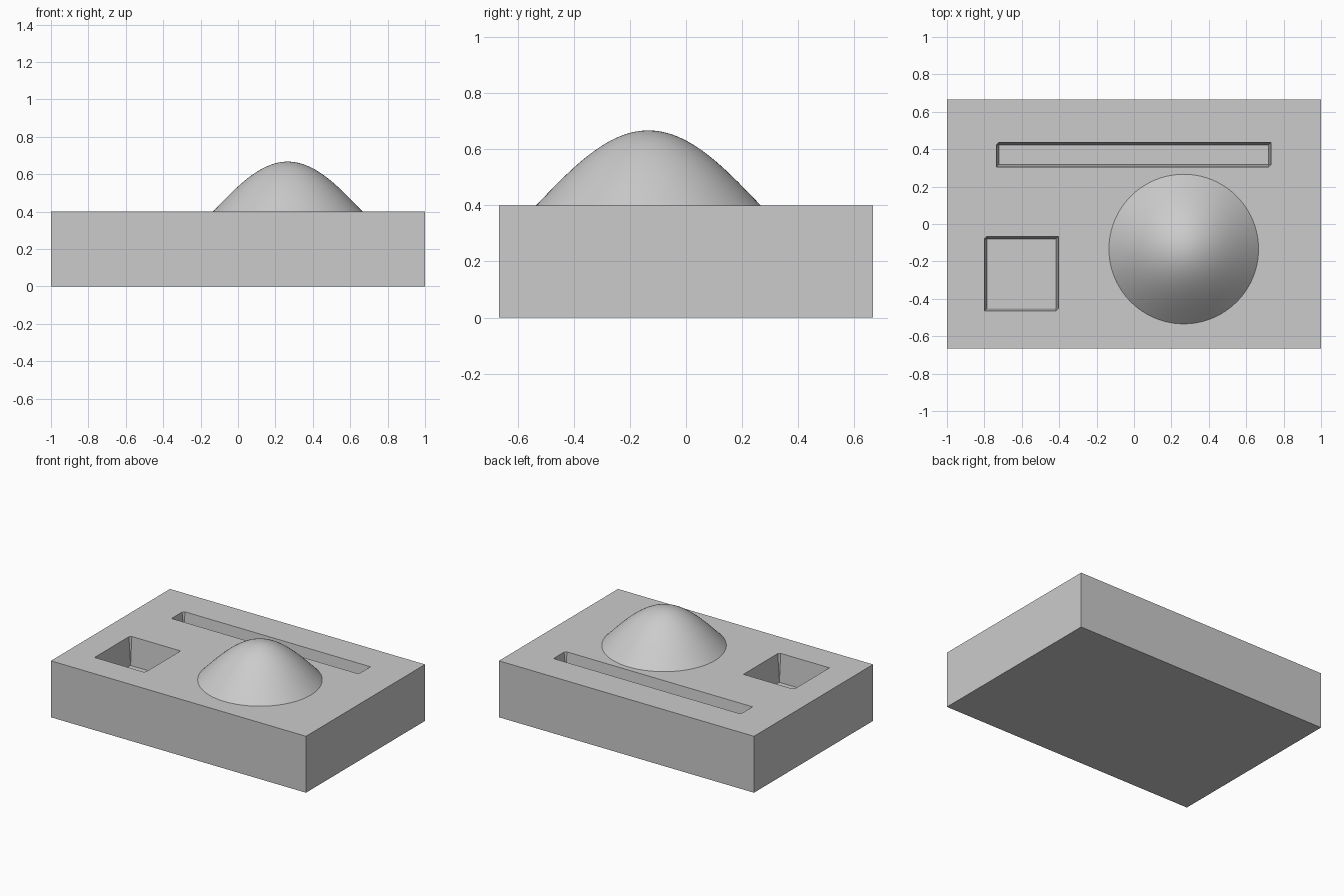
import bpy, bmesh
from math import cos, pi, tau

cube = bpy.data.objects.get("Cube")
if cube:
    bpy.data.objects.remove(cube, do_unlink=True)

TOP = 0.4      # height of the block's upper face
STEP = 0.0134  # width of the steep pocket walls

# One plain grey for everything
GREY = (0.6, 0.6, 0.6, 1.0)
grey = bpy.data.materials.new("plain grey")
grey.use_nodes = True
grey.diffuse_color = GREY
grey.node_tree.nodes["Principled BSDF"].inputs["Base Color"].default_value = GREY


def make_object(name, bm):
    """Turn a bmesh into a linked grey object."""
    bmesh.ops.recalc_face_normals(bm, faces=bm.faces)
    mesh = bpy.data.meshes.new(name)
    bm.to_mesh(mesh)
    bm.free()
    mesh.materials.append(grey)
    obj = bpy.data.objects.new(name, mesh)
    bpy.context.collection.objects.link(obj)
    return obj


def pocket_cutter(name, x0, x1, y0, y1, depth):
    """Tapered rectangular pocket with two opposite rim corners clipped."""
    s = STEP
    rim = [(x0, y0), (x1 - s, y0), (x1, y0 + s), (x1, y1), (x0 + s, y1), (x0, y1 - s)]
    floor = [(x, y) for x in (x0 + s, x1 - s) for y in (y0 + s, y1 - s)]
    bm = bmesh.new()
    points = [(x, y, z) for x, y in rim for z in (TOP, TOP + 0.1)]
    points += [(x, y, TOP - depth) for x, y in floor]
    bmesh.ops.convex_hull(bm, input=[bm.verts.new(p) for p in points])
    cutter = make_object(name, bm)
    cutter.hide_render = True
    return cutter


# Block
bm = bmesh.new()
bmesh.ops.create_cube(bm, size=1)
bmesh.ops.scale(bm, vec=(2, 4 / 3, TOP), verts=bm.verts)
bmesh.ops.translate(bm, vec=(0, 0, TOP / 2), verts=bm.verts)
block = make_object("block", bm)

# Square pocket and long slot cut into the upper face
cutters = [
    pocket_cutter("square_pocket_cutter", -0.8, -0.404, -0.464, -0.066, 0.2),
    pocket_cutter("slot_cutter", -0.735, 0.733, 0.305, 0.437, 0.133),
]
bpy.context.view_layer.objects.active = block
for cutter in cutters:
    mod = block.modifiers.new(cutter.name, 'BOOLEAN')
    mod.operation = 'DIFFERENCE'
    mod.solver = 'EXACT'
    mod.object = cutter
    bpy.ops.object.modifier_apply(modifier=mod.name)
    bpy.data.objects.remove(cutter, do_unlink=True)

# Cosine-shaped dome, spun around its own axis
RADIUS, HEIGHT, RINGS = 0.4, 0.267, 24
bm = bmesh.new()
profile = [bm.verts.new((RADIUS * i / RINGS, 0, HEIGHT * cos(pi / 2 * i / RINGS)))
           for i in range(RINGS + 1)]
edges = [bm.edges.new(pair) for pair in zip(profile, profile[1:])]
bmesh.ops.spin(bm, geom=profile + edges, cent=(0, 0, 0), axis=(0, 0, 1),
               angle=tau, steps=96)
bmesh.ops.remove_doubles(bm, verts=bm.verts, dist=0.0001)
dome = make_object("dome", bm)
# Open surface: make sure it faces outward
if dome.data.polygons[0].normal.z < 0:
    dome.data.flip_normals()
dome.data.shade_smooth()
dome.location = (0.266, -0.134, TOP)
